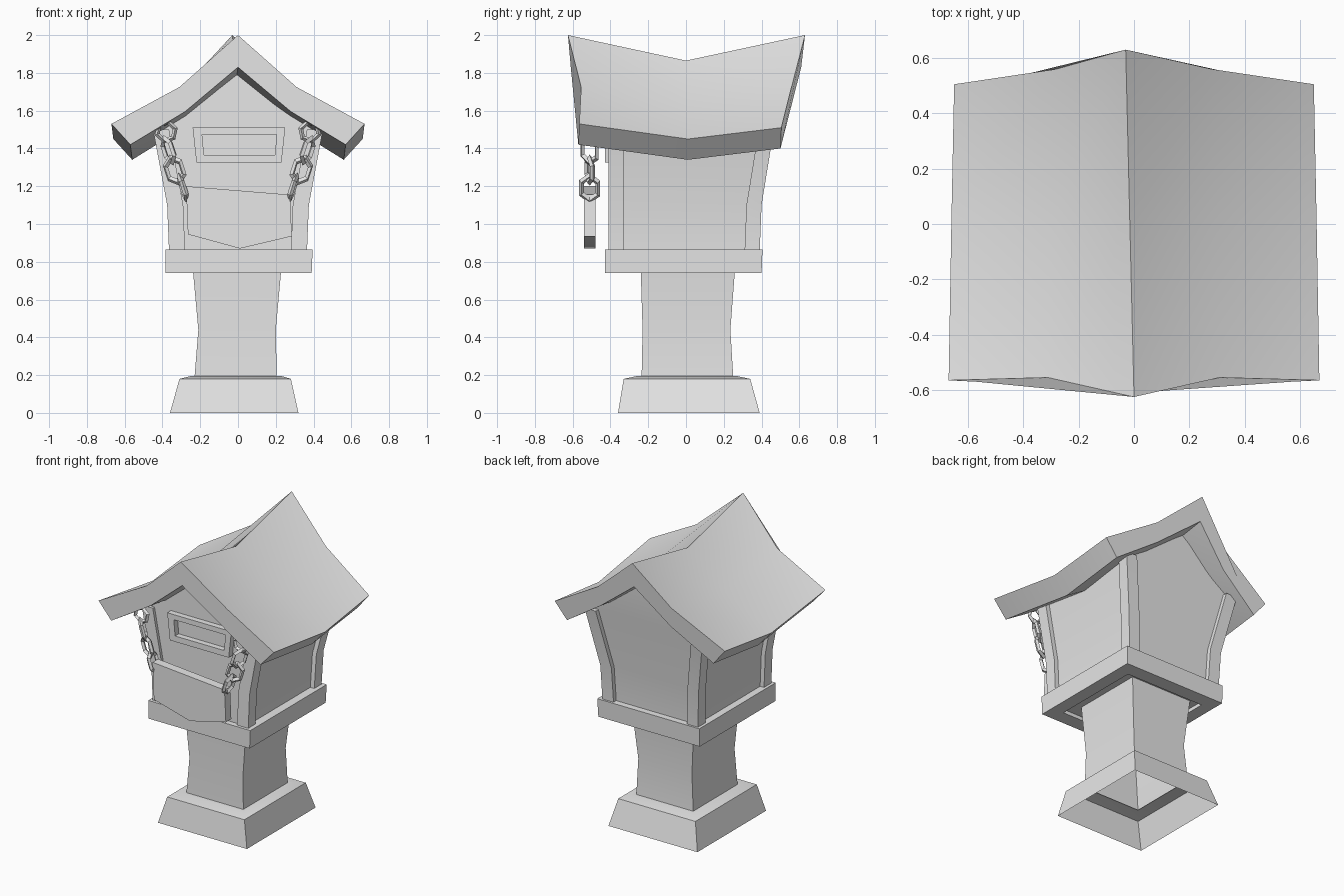
import bpy, bmesh
from math import radians
from mathutils import Matrix, Vector

cube = bpy.data.objects.get("Cube")
if cube:
    bpy.data.objects.remove(cube)

# Material
grey = bpy.data.materials.new("plain_grey")
grey.use_nodes = True
grey.diffuse_color = (0.8, 0.8, 0.8, 1)
grey.node_tree.nodes["Principled BSDF"].inputs["Base Color"].default_value = (0.8, 0.8, 0.8, 1)


def finish(name, bm, smooth=True):
    bmesh.ops.remove_doubles(bm, verts=bm.verts, dist=0.0005)
    bmesh.ops.recalc_face_normals(bm, faces=bm.faces)
    mesh = bpy.data.meshes.new(name)
    bm.to_mesh(mesh)
    bm.free()
    mesh.materials.append(grey)
    obj = bpy.data.objects.new(name, mesh)
    bpy.context.collection.objects.link(obj)
    if smooth:
        bpy.ops.object.select_all(action="DESELECT")
        obj.select_set(True)
        bpy.context.view_layer.objects.active = obj
        bpy.ops.object.shade_smooth_by_angle(angle=radians(30))
    return obj


def loft(name, rings, caps=True, loop=False):
    """Skin a list of closed rings that have equal point counts."""
    bm = bmesh.new()
    rows = [[bm.verts.new(p) for p in ring] for ring in rings]
    pairs = list(zip(rows, rows[1:]))
    if loop:
        pairs.append((rows[-1], rows[0]))
    for a, b in pairs:
        for i in range(len(a)):
            j = (i + 1) % len(a)
            bm.faces.new((a[i], a[j], b[j], b[i]))
    if caps and not loop:
        bm.faces.new(rows[0])
        bm.faces.new(rows[-1])
    return finish(name, bm)


def rect(x0, x1, y0, y1, z):
    return [(x0, y0, z), (x1, y0, z), (x1, y1, z), (x0, y1, z)]


# Hollow foot and waisted post, both open underneath
loft("base", [rect(-0.36, 0.32, -0.36, 0.39, 0),
              rect(-0.31, 0.28, -0.33, 0.34, 0.18),
              rect(-0.25, 0.23, -0.26, 0.27, 0.195),
              rect(-0.23, 0.205, -0.235, 0.25, 0.195)], caps=False)
loft("post", [rect(-0.23, 0.205, -0.235, 0.25, 0.19),
              rect(-0.21, 0.20, -0.23, 0.235, 0.44),
              rect(-0.24, 0.23, -0.24, 0.26, 0.77)], caps=False)

# Floor tray with a shallow recess underneath
loft("floor_tray", [rect(-0.3, 0.3, -0.33, 0.3, 0.765),
                    rect(-0.3, 0.3, -0.33, 0.3, 0.74),
                    rect(-0.385, 0.39, -0.43, 0.40, 0.74),
                    rect(-0.385, 0.395, -0.43, 0.405, 0.865)])

# House body: flared levels of (height, half width, back)
levels = [(0.85, 0.365, 0.39), (1.1, 0.375, 0.40), (1.5, 0.45, 0.465)]
FRONT = -0.41
inset = 0.03
walls = [rect(-w + inset, w - inset, FRONT + 0.02, b - inset, z) for z, w, b in levels]
walls.append(rect(0, 0, FRONT + 0.02, 0.45, 1.81))
loft("house_walls", walls)

# Corner posts follow the same flare
for side, sx in (("left", 1), ("right", -1)):
    for end in ("front", "back"):
        rings = []
        for z, w, b in levels:
            y0, y1 = (FRONT, FRONT + 0.08) if end == "front" else (b - 0.08, b)
            rings.append(rect(sx * w, sx * (w - 0.085), y0, y1, z))
        loft(f"corner_post_{end}_{side}", rings)


# Sagging roof: each section is eave, middle, ridge on top and below
def roof_section(top, under, ridge_x=0.0):
    def full(half):
        ridge = (ridge_x, half[-1][1], half[-1][2])
        return ([(-x, y, z) for x, y, z in half[:-1]] + [ridge]
                + [p for p in reversed(half[:-1])])
    return full(top) + full(under)[::-1]


loft("roof", [
    roof_section([(0.67, -0.565, 1.53), (0.31, -0.555, 1.725), (0, -0.625, 2.0)],
                 [(0.57, -0.57, 1.42), (0.28, -0.555, 1.595), (0, -0.61, 1.83)]),
    roof_section([(0.66, 0.01, 1.45), (0.3, 0, 1.635), (0, 0, 1.865)],
                 [(0.56, 0.01, 1.34), (0.27, 0, 1.52), (0, 0, 1.72)], -0.015),
    roof_section([(0.65, 0.505, 1.51), (0.28, 0.56, 1.73), (0, 0.63, 2.0)],
                 [(0.56, 0.50, 1.4), (0.27, 0.55, 1.595), (0, 0.61, 1.83)], -0.03),
])


# Letter slot frame
def slot(x0, x1, z0, z1, y, skew):
    return [(x0 + skew, y, z0), (x1 - skew, y, z0), (x1, y, z1), (x0, y, z1)]


outer, inner = (-0.24, 0.25, 1.325, 1.51), (-0.19, 0.205, 1.365, 1.475)
loft("slot_frame", [slot(*outer, -0.38, 0.02), slot(*outer, -0.43, 0.02),
                    slot(*inner, -0.43, 0.01), slot(*inner, -0.38, 0.01)], loop=True)

# Hanging sign board with a pointed lower edge
outline = [(-0.275, 1.2), (0.275, 1.155), (0.285, 0.935), (0.01, 0.87), (-0.265, 0.945)]
loft("hanging_board", [[(x, y, z) for x, z in outline] for y in (-0.54, -0.48)])

# Chains: six-sided links of (x, z, turn)
links = [(0.38, 1.49, 0), (0.368, 1.39, 60), (0.335, 1.285, 20), (0.29, 1.19, 85)]
for side, sx in (("left", 1), ("right", -1)):
    for n, (x, z, turn) in enumerate(links, 1):
        bpy.ops.mesh.primitive_torus_add(major_segments=6, minor_segments=4,
                                         major_radius=0.05, minor_radius=0.014)
        link = bpy.context.object
        link.name = f"chain_link_{side}_{n}"
        stretch = 1.0 if n == 1 else 1.35
        place = (Matrix.Translation(Vector((sx * x, -0.51, z)))
                 @ Matrix.Rotation(sx * radians(18), 4, "Y")
                 @ Matrix.Rotation(sx * radians(turn), 4, "Z")
                 @ Matrix.Rotation(radians(90), 4, "X")
                 @ Matrix.Diagonal((1, stretch, 1, 1))
                 @ Matrix.Rotation(radians(30 if n > 1 else 0), 4, "Z"))
        link.data.transform(place)
        link.data.materials.append(grey)
